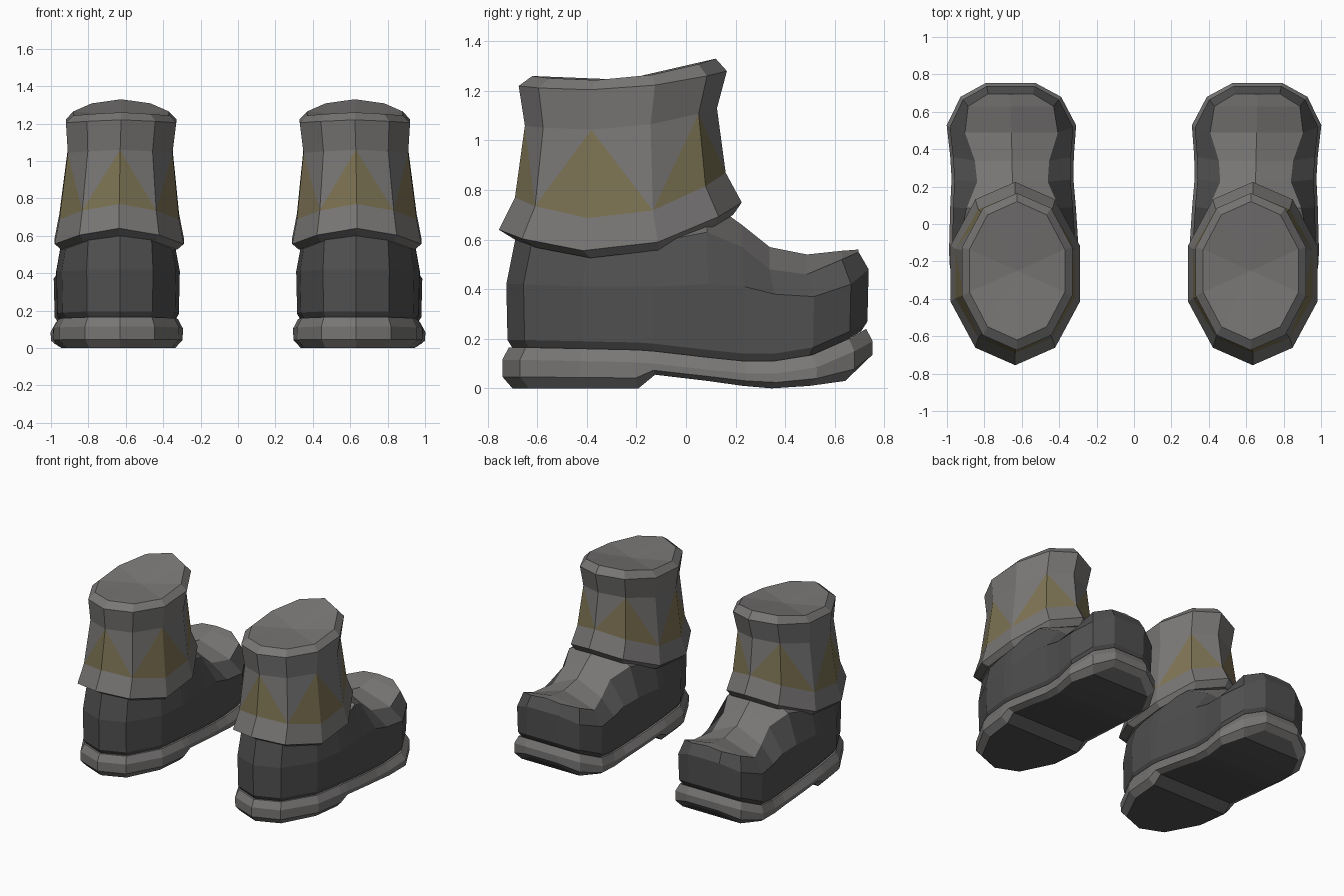
import bpy
import bmesh
from math import sin, cos, pi

default_cube = bpy.data.objects.get("Cube")
if default_cube:
    bpy.data.objects.remove(default_cube, do_unlink=True)


def make_material(name, colour):
    material = bpy.data.materials.new(name)
    material.use_nodes = True
    rgba = (*colour, 1)
    material.diffuse_color = rgba
    shader = next(n for n in material.node_tree.nodes if n.type == "BSDF_PRINCIPLED")
    shader.inputs["Base Color"].default_value = rgba
    shader.inputs["Roughness"].default_value = .8
    return material


GREY, DARK, OLIVE = range(3)
MATERIALS = [
    make_material("warm grey leather", (.19, .184, .18)),
    make_material("dark grey leather", (.08, .08, .08)),
    make_material("olive trim", (.2, .167, .085)),
]


def add_face(bm, verts, colour):
    face = bm.faces.new(verts)
    face.material_index = colour
    return face


def bridge(bm, lower, upper, colour):
    count = len(lower)
    for i in range(count):
        j = (i + 1) % count
        add_face(bm, (lower[i], lower[j], upper[j], upper[i]), colour)


def finish(bm, name):
    """Turn the mesh into an object, mirrored to make the pair."""
    bmesh.ops.recalc_face_normals(bm, faces=bm.faces)
    mesh = bpy.data.meshes.new(name)
    bm.to_mesh(mesh)
    bm.free()
    for material in MATERIALS:
        mesh.materials.append(material)
    obj = bpy.data.objects.new(name, mesh)
    bpy.context.collection.objects.link(obj)
    obj.modifiers.new("pair", "MIRROR").use_axis[0] = True
    return obj


# Shaft: ten-sided rings that dip at the sides
SIDES = 10
SHAFT_X = .635


def shaft_ring(bm, back, front, half, z_back, z_side, z_front, x=SHAFT_X):
    ring = []
    for k in range(SIDES):
        angle = 2 * pi * k / SIDES
        t = (1 - cos(angle)) / 2
        z = (z_back * (1 - t) * (1 - 2 * t) + z_side * 4 * t * (1 - t)
             + z_front * t * (2 * t - 1))
        side = sin(angle) * half / sin(.4 * pi)
        ring.append(bm.verts.new((x + side, back + (front - back) * t, z)))
    return ring


bm = bmesh.new()
inner_hem = shaft_ring(bm, -.69, .19, .31, .6, .53, .7)
hem = shaft_ring(bm, -.755, .225, .345, .64, .56, .75)
trim_base = shaft_ring(bm, -.69, .16, .32, .77, .69, .87)
trim_peak = shaft_ring(bm, -.65, .125, .28, 1.06, 1.05, 1.13, .63)
lip = shaft_ring(bm, -.675, .165, .295, 1.22, 1.21, 1.28, .625)
rim = shaft_ring(bm, -.62, .12, .255, 1.26, 1.25, 1.33, .625)
bridge(bm, inner_hem, hem, GREY)
bridge(bm, hem, trim_base, GREY)
bridge(bm, trim_peak, lip, GREY)
bridge(bm, lip, rim, GREY)

# Pointed trim: each peak sits on every second corner
for i in range(SIDES):
    j = (i + 1) % SIDES
    a, b, c, d = trim_base[i], trim_base[j], trim_peak[j], trim_peak[i]
    if i % 2 == 0:
        add_face(bm, (a, b, d), OLIVE)
        add_face(bm, (b, c, d), GREY)
    else:
        add_face(bm, (a, b, c), OLIVE)
        add_face(bm, (a, c, d), GREY)

# Shallow closed top
centre = bm.verts.new((.625, -.25, 1.245))
for i in range(SIDES):
    add_face(bm, (rim[i], rim[(i + 1) % SIDES], centre), GREY)
add_face(bm, inner_hem[::-1], GREY)
finish(bm, "boot_shafts")

# Foot stations from heel to toe:
# y, half width, sole bottom, sole top, wall height, instep half width,
# instep edge height, ridge height
STATIONS = [
    (-.73, 0, 0, .165, .42, 0, .62, .62),
    (-.66, .18, 0, .165, .42, .17, .6, .62),
    (-.42, .31, 0, .16, .41, .28, .58, .62),
    (-.2, .335, 0, .155, .41, .3, .58, .62),
    (-.13, .335, .055, .15, .41, .3, .59, .65),
    (.09, .325, .03, .125, .42, .25, .63, .76),
    (.24, .315, .01, .11, .41, .19, .57, .66),
    (.36, .32, 0, .11, .38, .2, .48, .57),
    (.52, .335, .01, .135, .37, .25, .46, .54),
    (.67, .26, .03, .2, .42, .23, .52, .555),
    (.742, .13, .1, .24, .48, .12, .55, .56),
]


def foot_ring(bm, height, grow=0, width=lambda s: s[1]):
    """Closed outline around the foot; the heel tip is a single corner."""
    walk = [(s, 1) for s in STATIONS] + [(s, -1) for s in STATIONS[:0:-1]]
    ring = []
    for s, side in walk:
        x = .645 + .02 * s[0] + side * width(s) * (1 + grow / .33)
        ring.append(bm.verts.new((x, s[0] * (1 + grow / .73), height(s))))
    return ring


def cap(bm, ring, colour, ridge=None):
    """Close a foot outline across its width, with an optional raised ridge."""
    last = len(STATIONS) - 1
    middle = None
    if ridge:
        middle = [ring[0]]
        for i in range(1, last + 1):
            left, right = ring[i].co, ring[-i].co
            middle.append(bm.verts.new(((left.x + right.x) / 2, left.y, ridge[i])))
    for i in range(last):
        if ridge:
            for a, b in ((ring[i], ring[i + 1]), (ring[-i], ring[-i - 1])):
                corners = (a, b, middle[i + 1], middle[i])
                add_face(bm, list(dict.fromkeys(corners)), colour)
        else:
            corners = (ring[i], ring[i + 1], ring[-i - 1], ring[-i])
            add_face(bm, list(dict.fromkeys(corners)), colour)
    if ridge:
        add_face(bm, (ring[last], ring[-last], middle[last]), colour)


# Foot: dark walls with a lighter crowned instep and toe panel
bm = bmesh.new()
rings = [
    foot_ring(bm, lambda s: s[3] - .01, -.035),
    foot_ring(bm, lambda s: s[3] + .03, -.01),
    foot_ring(bm, lambda s: s[4], -.005),
    foot_ring(bm, lambda s: s[6], -.045, lambda s: s[5] * 1.15),
]
for lower, upper in zip(rings, rings[1:]):
    bridge(bm, lower, upper, DARK)
cap(bm, rings[0], DARK)
cap(bm, rings[-1], GREY, [s[7] for s in STATIONS])
finish(bm, "boot_feet")

# Sole: raised arch, stepped heel and bevelled edge
bm = bmesh.new()
rings = [
    foot_ring(bm, lambda s: s[2], -.03),
    foot_ring(bm, lambda s: s[2] + .4 * (s[3] - .05 - s[2]), .01),
    foot_ring(bm, lambda s: s[3] - .05, .011),
    foot_ring(bm, lambda s: s[3], -.015),
]
for lower, upper in zip(rings, rings[1:]):
    bridge(bm, lower, upper, GREY)
cap(bm, rings[0], DARK)
cap(bm, rings[-1], GREY)
finish(bm, "boot_soles")
